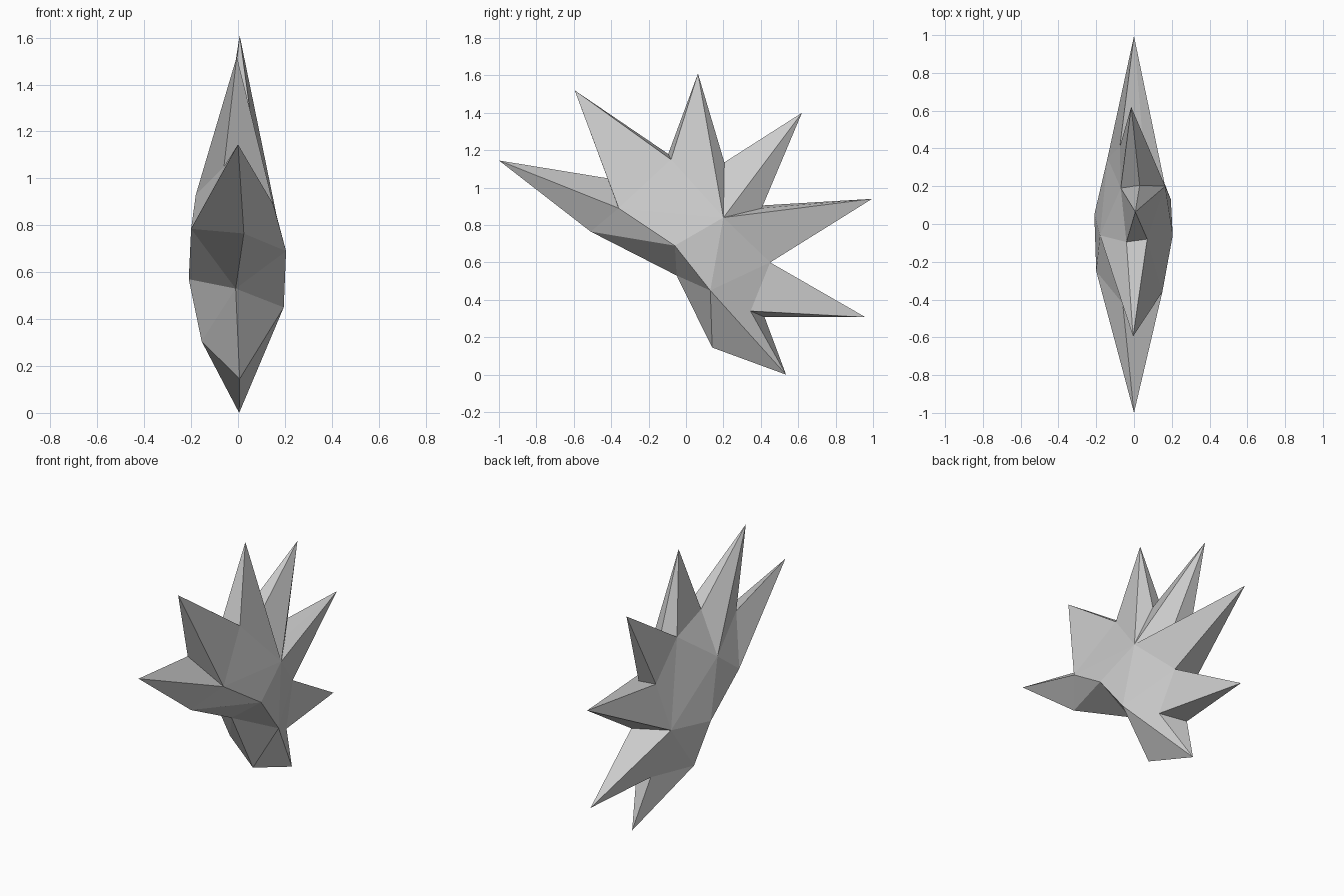
import bpy
import bmesh

cube = bpy.data.objects.get("Cube")
if cube:
    bpy.data.objects.remove(cube, do_unlink=True)

# One flat grey material
grey = bpy.data.materials.new("plain_grey")
grey.use_nodes = True
colour = (0.6, 0.6, 0.6, 1)
grey.diffuse_color = colour
grey.node_tree.nodes["Principled BSDF"].inputs["Base Color"].default_value = colour

bm = bmesh.new()
point = {}


def add(name, x, y, z):
    point[name] = bm.verts.new((x, y, z))


def face(*names):
    bm.faces.new([point[name] for name in names])


def fan(centre, rim):
    """Triangles from one point to each pair of neighbours along a rim."""
    names = rim.split()
    for first, second in zip(names, names[1:]):
        face(centre, first, second)


# Spike tips, in order around the leaf from front to stem
add("front", 0, -1, 1.145)
add("brow", -.005, -.595, 1.52)
add("crown", .007, .064, 1.61)
add("nape", -.015, .62, 1.4)
add("back", 0, .995, .94)
add("tail", 0, .96, .307)
add("stem", .005, .535, 0)

# Notches between spikes: a left (+x) and a right (-x) point each
add("front_brow_l", .15, -.36, .89)
add("front_brow_r", -.06, -.42, 1.05)
add("brow_crown_l", .07, -.08, 1.15)
add("brow_crown_r", -.04, -.095, 1.18)
add("crown_nape_l", .03, .205, 1.135)
add("crown_nape_r", -.07, .19, 1.12)
add("nape_back_l", .05, .405, .89)
add("nape_back_r", -.075, .41, .905)
add("back_tail_l", .07, .45, .6)
add("back_tail_r", -.14, .35, .605)
add("tail_stem_l", .1, .345, .34)
add("tail_stem_r", -.046, .42, .308)

# Underside ridge
add("chin", .025, -.51, .765)
add("belly", -.01, -.05, .53)
add("heel", .007, .14, .145)

# Bulging body points
add("hub_l", .165, .2, .84)
add("chest_l", .205, -.06, .69)
add("hip_l", .195, .13, .45)
add("hub_r", -.18, -.06, .93)
add("chest_r", -.2, -.25, .785)
add("flank_r", -.21, .05, .57)
add("hip_r", -.155, .14, .305)

# Notch walls joining both sides of neighbouring spikes
tips = "front brow crown nape back tail stem".split()
for first, second in zip(tips, tips[1:]):
    notch = first + "_" + second
    for tip in (first, second):
        face(notch + "_l", notch + "_r", tip)

# Left side
fan("hub_l", "chest_l front_brow_l brow_crown_l crown crown_nape_l nape "
             "nape_back_l back back_tail_l hip_l chest_l")
fan("chest_l", "front_brow_l chin belly hip_l")
fan("hip_l", "belly heel stem tail_stem_l back_tail_l")
face("front", "chin", "front_brow_l")
face("front_brow_l", "brow", "brow_crown_l")
face("back_tail_l", "tail", "tail_stem_l")

# Right side
fan("hub_r", "chest_r front_brow_r brow brow_crown_r crown_nape_r "
             "back_tail_r flank_r chest_r")
fan("chest_r", "front_brow_r front chin belly flank_r")
fan("hip_r", "flank_r belly heel stem tail_stem_r back_tail_r flank_r")
face("brow_crown_r", "crown", "crown_nape_r")
fan("nape_back_r", "nape crown_nape_r back_tail_r back")
face("back_tail_r", "tail", "tail_stem_r")

bmesh.ops.recalc_face_normals(bm, faces=bm.faces[:])
mesh = bpy.data.meshes.new("spiky_leaf")
bm.to_mesh(mesh)
bm.free()
mesh.materials.append(grey)
leaf = bpy.data.objects.new("spiky_leaf", mesh)
bpy.context.collection.objects.link(leaf)
